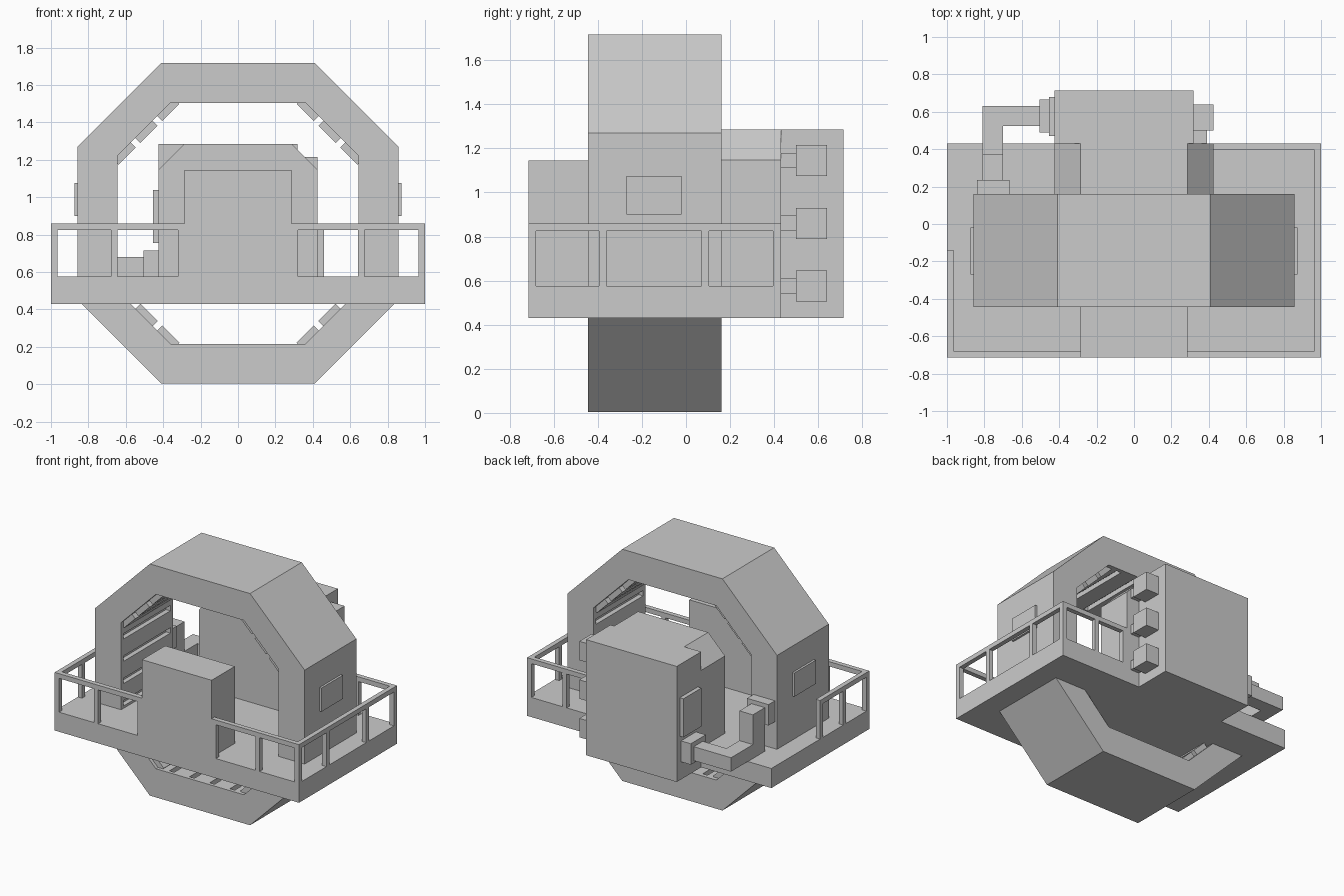
import bpy, bmesh, math
from mathutils import Matrix, Vector

if "Cube" in bpy.data.objects:
    bpy.data.objects.remove(bpy.data.objects["Cube"])


def finish(name, bm):
    bmesh.ops.recalc_face_normals(bm, faces=bm.faces)
    me = bpy.data.meshes.new(name)
    bm.to_mesh(me)
    bm.free()
    ob = bpy.data.objects.new(name, me)
    bpy.context.collection.objects.link(ob)
    return ob


def add_box(bm, x, y, z, mat=Matrix()):
    """Add a box given (min, max) per axis, optionally transformed."""
    c = Vector(((x[0] + x[1]) / 2, (y[0] + y[1]) / 2, (z[0] + z[1]) / 2))
    s = Matrix.Diagonal((x[1] - x[0], y[1] - y[0], z[1] - z[0], 1))
    bmesh.ops.create_cube(bm, size=1, matrix=mat @ Matrix.Translation(c) @ s)


def boxes(name, items):
    bm = bmesh.new()
    for it in items:
        add_box(bm, *it)
    return finish(name, bm)


def prism(name, pts, y0, y1):
    """Extrude an x-z profile along y."""
    bm = bmesh.new()
    f = bm.faces.new([bm.verts.new((x, y0, z)) for x, z in pts])
    ext = bmesh.ops.extrude_face_region(bm, geom=[f])["geom"]
    bmesh.ops.translate(bm, vec=(0, y1 - y0, 0),
                        verts=[v for v in ext if isinstance(v, bmesh.types.BMVert)])
    return finish(name, bm)


# Octagonal ring
CZ, Y0, Y1 = 0.86, -0.445, 0.16


def octagon(r, c):
    return [(r, c), (c, r), (-c, r), (-r, c), (-r, -c), (-c, -r), (c, -r), (r, -c)]


bm = bmesh.new()
loops = [[bm.verts.new((x, y, z + CZ)) for x, z in octagon(*rc)]
         for rc, y in (((0.857, 0.41), Y0), ((0.857, 0.41), Y1),
                       ((0.645, 0.36), Y1), ((0.645, 0.36), Y0))]
for k in range(4):
    a, b = loops[k], loops[(k + 1) % 4]
    for i in range(8):
        j = (i + 1) % 8
        bm.faces.new((a[i], a[j], b[j], b[i]))
ring = finish("octagon_ring", bm)

# Grooves in the straight inner walls, raised slats on the slanted ones
cut, slats = bmesh.new(), bmesh.new()
for k in range(8):
    m = Matrix.Translation((0, 0, CZ)) @ Matrix.Rotation(k * math.pi / 4, 4, 'Y')
    if k % 2 == 0:
        for t in (-0.2475, -0.0825, 0.0825, 0.2475):
            add_box(cut, (t - 0.02, t + 0.02), (-0.42, 0.13), (0.6, 0.68), m)
    else:
        for t in (-0.165, 0, 0.165):
            add_box(slats, (t - 0.065, t + 0.065), (-0.42, 0.13), (0.673, 0.73), m)
finish("ring_slats", slats)
cutter = finish("groove_cutter", cut)
cutter.hide_render = True
mod = ring.modifiers.new("grooves", 'BOOLEAN')
mod.operation, mod.solver, mod.object = 'DIFFERENCE', 'EXACT', cutter
bpy.context.view_layer.objects.active = ring
bpy.ops.object.modifier_apply(modifier=mod.name)
bpy.data.objects.remove(cutter)

for s, side in ((1, "right"), (-1, "left")):
    boxes(side + "_ring_panel", [(sorted((s * 0.84, s * 0.873)), (-0.27, -0.02), (0.9, 1.075))])

# Platform and front cabinet
boxes("platform", [((-1, 1), (-0.715, 0.43), (0.43, 0.575))])
boxes("front_cabinet", [((-0.285, 0.285), (-0.715, Y0), (0.43, 1.145))])

# Railings: top bar plus posts
T = 0.035


def rail(name, axis, off, a, b, posts):
    spans = [((a, b), (0.825, 0.86))] + [((p, p + T), (0.57, 0.83)) for p in posts]
    o = (off, off + T)
    boxes(name, [(h, o, z) if axis == 'x' else (o, h, z) for h, z in spans])


rail("front_left_railing", 'x', -0.715, -1, -0.285, (-1, -0.68, -0.32))
rail("front_right_railing", 'x', -0.715, 0.285, 1, (0.285, 0.642, 0.965))
rail("right_railing", 'y', 0.965, -0.715, 0.43, (-0.395, 0.07, 0.395))
rail("left_railing", 'y', -1, -0.715, -0.14, (-0.445, -0.175))
rail("back_right_railing", 'x', 0.395, 0.425, 1, (0.425, 0.675))

# Machine body behind the ring
prism("machine_body", [(-0.425, 0.43), (0.425, 0.43), (0.425, 1.147), (0.287, 1.285),
                       (-0.287, 1.285), (-0.425, 1.147)], 0.15, 0.43)
boxes("rear_cabinet", [((-0.425, 0.317), (0.43, 0.715), (0.43, 1.285))])
boxes("rear_cabinet_panel", [((-0.455, -0.42), (0.47, 0.68), (0.755, 1.04))])

# Three side units with stems
for i in range(3):
    z = 0.575 + 0.285 * i
    boxes(f"side_unit_{i + 1}", [((0.31, 0.425), (0.5, 0.64), (z - 0.07, z + 0.07)),
                                 ((0.31, 0.39), (0.425, 0.505), (z - 0.035, z + 0.035))])

# Square pipe from the rear cabinet to the ring
boxes("pipe_connector", [((-0.505, -0.42), (0.49, 0.665), (0.56, 0.715))])
pipe = [(-0.81, 0.525, 0.577), (-0.5, 0.525, 0.577), (-0.5, 0.63, 0.577), (-0.7, 0.63, 0.577)]
bm = bmesh.new()
foot = [(-0.5, 0.525), (-0.5, 0.63), (-0.81, 0.63), (-0.81, 0.235), (-0.7, 0.235), (-0.7, 0.525)]
f = bm.faces.new([bm.verts.new((x, y, 0.577)) for x, y in foot])
ext = bmesh.ops.extrude_face_region(bm, geom=[f])["geom"]
bmesh.ops.translate(bm, vec=(0, 0, 0.103),
                    verts=[v for v in ext if isinstance(v, bmesh.types.BMVert)])
add_box(bm, (-0.81, -0.7), (0.235, 0.375), (0.68, 0.9))
finish("pipe", bm)
boxes("pipe_socket", [((-0.84, -0.665), (0.15, 0.235), (0.775, 0.93))])
